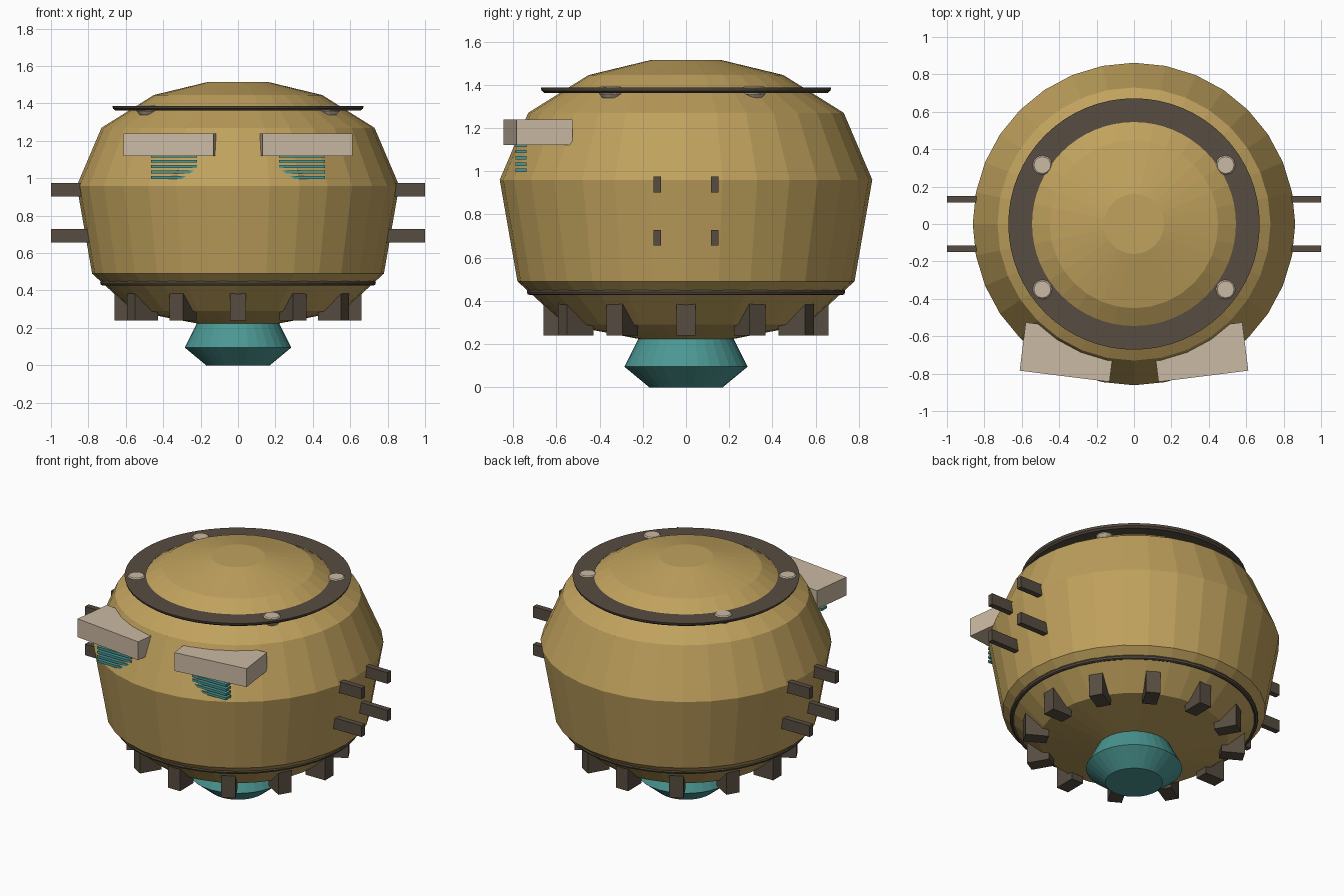
import bpy, bmesh, math
from mathutils import Matrix

if "Cube" in bpy.data.objects:
    bpy.data.objects.remove(bpy.data.objects["Cube"], do_unlink=True)


def material(name, rgb):
    m = bpy.data.materials.new(name)
    m.use_nodes = True
    color = (*rgb, 1.0)
    m.diffuse_color = color
    m.node_tree.nodes["Principled BSDF"].inputs["Base Color"].default_value = color
    return m


GOLD = material("ochre_gold", (0.53, 0.36, 0.11))
DARK = material("dark_brown", (0.095, 0.073, 0.052))
BEIGE = material("pale_beige", (0.60, 0.49, 0.37))
TEAL = material("teal", (0.07, 0.31, 0.29))


def finish(bm, name, mat):
    bmesh.ops.recalc_face_normals(bm, faces=bm.faces)
    mesh = bpy.data.meshes.new(name)
    bm.to_mesh(mesh)
    bm.free()
    mesh.materials.append(mat)
    obj = bpy.data.objects.new(name, mesh)
    bpy.context.collection.objects.link(obj)
    return obj


def lathe(name, profile, mat, sides=32, closed=False, center=(0, 0)):
    """Revolve (radius, z) points; open profiles get flat end caps."""
    bm = bmesh.new()
    rings = []
    for r, z in profile:
        ring = []
        for i in range(sides):
            a = math.tau * i / sides
            ring.append(bm.verts.new((center[0] + r * math.cos(a),
                                      center[1] + r * math.sin(a), z)))
        rings.append(ring)
    pairs = list(zip(rings, rings[1:]))
    if closed:
        pairs.append((rings[-1], rings[0]))
    else:
        bm.faces.new(rings[0])
        bm.faces.new(rings[-1])
    for a, b in pairs:
        for i in range(sides):
            j = (i + 1) % sides
            bm.faces.new((a[i], a[j], b[j], b[i]))
    return finish(bm, name, mat)


def box(name, center, size, mat, turn=0.0, orbit=0.0):
    """Box turned about its own centre, then orbited about the z axis."""
    bm = bmesh.new()
    place = (Matrix.Rotation(orbit, 4, 'Z') @ Matrix.Translation(center)
             @ Matrix.Rotation(turn, 4, 'Z') @ Matrix.Diagonal((*size, 1)))
    bmesh.ops.create_cube(bm, size=1, matrix=place)
    return finish(bm, name, mat)


# Main shell
lathe("body", [(0.16, 1.515), (0.45, 1.445), (0.73, 1.27), (0.862, 0.96),
               (0.78, 0.49), (0.56, 0.29), (0.2, 0.22)], GOLD)

# Flat collar around the dome
lathe("top_collar", [(0.545, 1.386), (0.672, 1.386), (0.668, 1.372),
                     (0.655, 1.362), (0.545, 1.362)], DARK, 64, closed=True)

# Thin band round the lower edge
tube = [(0.722 + 0.015 * math.cos(math.tau * k / 8),
         0.441 + 0.015 * math.sin(math.tau * k / 8)) for k in range(8)]
lathe("lower_band", tube, DARK, 48, closed=True)

# Bottom nozzle
lathe("nozzle", [(0.215, 0.235), (0.285, 0.095), (0.17, 0.0)], TEAL)

# Round studs through the collar
for sx in (-1, 1):
    for y in (-0.35, 0.315):
        lathe("collar_stud", [(0.045, 1.392), (0.052, 1.386), (0.052, 1.358),
                              (0.035, 1.338)], BEIGE, 12, center=(sx * 0.49, y))

# Ring of blocks under the shell
for i in range(12):
    box("under_block", (0.59, 0, 0.32), (0.14, 0.086, 0.16), DARK,
        orbit=math.tau * i / 12)

for sx, side in ((-1, "right"), (1, "left")):
    # Side pegs
    for y in (-0.133, 0.133):
        for z in (0.938, 0.692):
            box(side + "_peg", (sx * 0.87, y, z), (0.26, 0.036, 0.073), DARK)
    # Brow slab
    box(side + "_brow", (sx * 0.355, -0.685, 1.18), (0.484, 0.26, 0.12),
        BEIGE, turn=sx * math.radians(7.1))
    # Louvre slats under the brow
    for k in range(5):
        box(side + "_slat", (sx * 0.343, -0.763, 1.004 + 0.029 * k),
            (0.245, 0.052, 0.016), TEAL)
